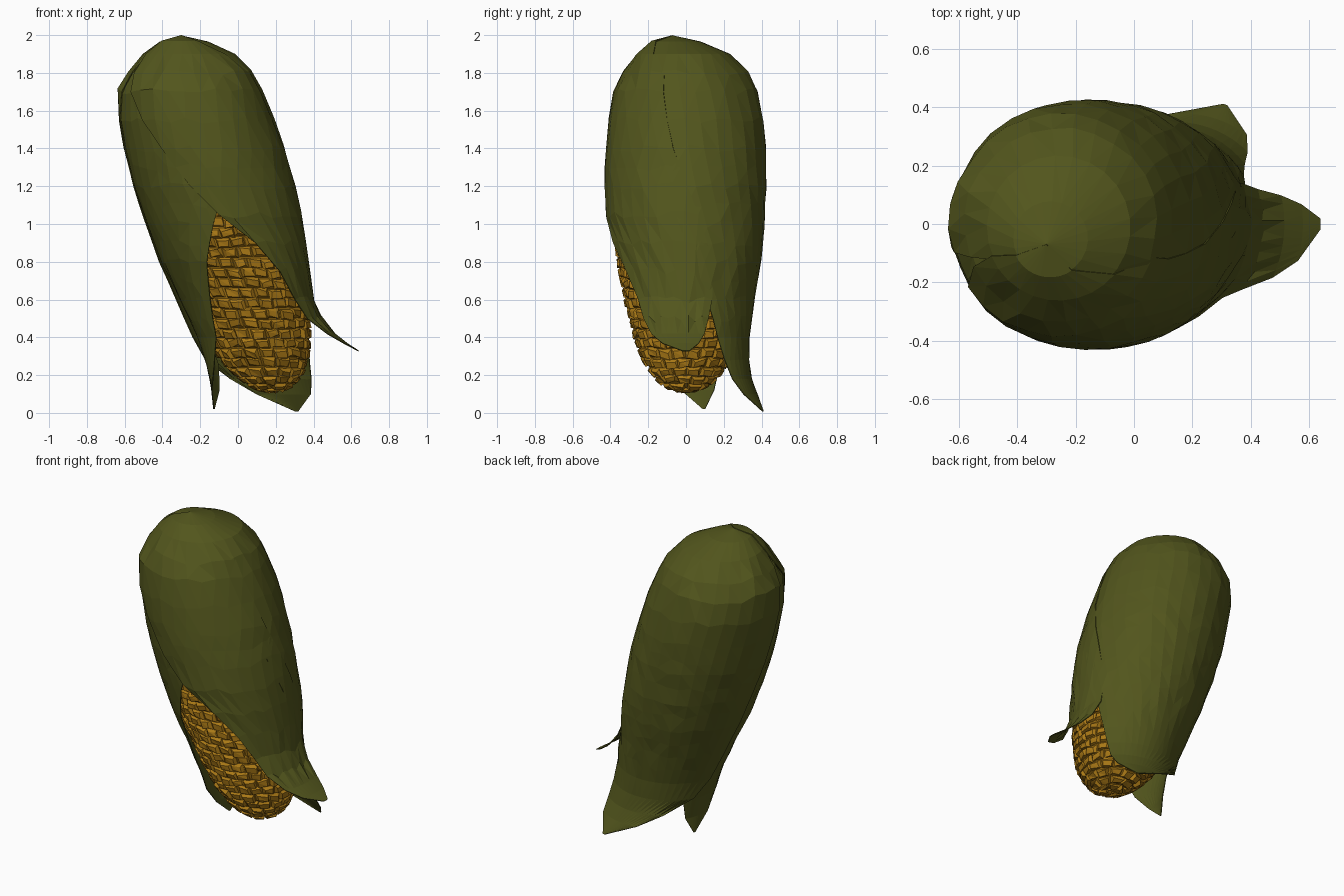
import bpy, bmesh, math, random
from mathutils import Vector

if "Cube" in bpy.data.objects:
    bpy.data.objects.remove(bpy.data.objects["Cube"])

random.seed(4)


def lerp_table(rows, z):
    """Interpolate a table of (z, values...) whose z falls from row to row."""
    if z >= rows[0][0]:
        return rows[0][1:]
    for a, b in zip(rows, rows[1:]):
        if z >= b[0]:
            t = (a[0] - z) / (a[0] - b[0])
            return [p + (q - p) * t for p, q in zip(a[1:], b[1:])]
    return rows[-1][1:]


def centre(z):
    """Leaning axis of the ear, bending towards its closed end."""
    x = max(0.19 - 0.264 * z, -0.25)
    k = max(0, (z - 1.88) / 0.12)
    return Vector((x - 0.05 * k, -0.07 * k, z))


def on_ear(z, r, deg, dx=0):
    a = math.radians(deg)
    return centre(z) + Vector((r * math.cos(a) + dx, r * math.sin(a), 0))


def material(name, col):
    m = bpy.data.materials.new(name)
    m.diffuse_color = (*col, 1)
    m.use_nodes = True
    m.node_tree.nodes["Principled BSDF"].inputs["Base Color"].default_value = m.diffuse_color
    return m


def finish(name, bm, mat):
    me = bpy.data.meshes.new(name)
    bm.to_mesh(me)
    bm.free()
    me.materials.append(mat)
    ob = bpy.data.objects.new(name, me)
    bpy.context.collection.objects.link(ob)
    return ob


def leaf(name, keys, mat, scale=1.0, cols=10):
    """Husk leaf: rows of (height, start angle, end angle, radius)."""
    zs = []
    for a, b in zip(keys, keys[1:]):
        zs += [a[0], (a[0] + b[0]) / 2] if a[0] - b[0] > 0.16 else [a[0]]
    zs.append(keys[-1][0])
    bm = bmesh.new()
    grid = []
    for z in zs:
        a0, a1, r = lerp_table(keys, z)
        inner = 0.45 < z < 1.85
        row = []
        for i in range(cols + 1):
            j = random.uniform(-.003, .003) if inner else 0
            dz = random.uniform(-.02, .02) if inner and 0 < i < cols else 0
            p = on_ear(z, r * scale + j, a0 + (a1 - a0) * i / cols)
            row.append(bm.verts.new(p + Vector((-.264 * dz, 0, dz))))
        grid.append(row)
    for p, q in zip(grid, grid[1:]):
        for i in range(cols):
            bm.faces.new((p[i], q[i], q[i + 1], p[i + 1]))
    bmesh.ops.triangulate(bm, faces=bm.faces[:], quad_method='SHORT_EDGE')
    ob = finish(name, bm, mat)
    s = ob.modifiers.new("thickness", "SOLIDIFY")
    s.thickness = 0.005
    s.offset = -1
    return ob


green = material("husk_green", (0.085, 0.092, 0.012))
gold = material("kernel_gold", (0.40, 0.19, 0.008))

# Front leaf, wrapping down to the flared right tip
leaf("front_leaf", [
    (2.0, 215, 300, .001), (1.97, 205, 305, .13), (1.9, 203, 320, .25),
    (1.8, 206, 340, .335), (1.7, 214, 342, .385), (1.55, 226, 346, .413),
    (1.4, 238, 351, .426), (1.2, 253, 361, .431), (1.05, 268, 369, .425),
    (.9, 290, 376, .408), (.75, 306, 382, .388), (.6, 317, 382, .368),
    (.5, 324, 378, .385), (.42, 335, 373, .435), (.37, 345, 368, .485),
    (.33, 358, 362, .535)], green, 1.003)

# Back leaf, covering the crown and ending in a low tip
leaf("back_leaf", [
    (1.998, -70, 215, .001), (1.966, -65, 210, .13), (1.9, -50, 207, .25),
    (1.8, -35, 200, .335), (1.7, -30, 195, .387), (1.55, -25, 191, .418),
    (1.4, -22, 188, .430), (1.2, -15, 184, .434), (1.0, -5, 180, .424),
    (.8, 5, 176, .405), (.6, 18, 172, .37), (.4, 30, 165, .342),
    (.28, 38, 150, .34), (.18, 45, 122, .355), (.1, 54, 100, .385),
    (.01, 72, 74, .435)], green, 0.985, 18)

# Left leaf, tucked under the other two
leaf("left_leaf", [
    (1.98, 180, 250, .03), (1.955, 175, 250, .13), (1.89, 172, 250, .25),
    (1.79, 170, 260, .335), (1.7, 168, 270, .387), (1.55, 165, 275, .42),
    (1.4, 160, 280, .432), (1.2, 156, 278, .436), (1.0, 152, 262, .423),
    (.8, 148, 248, .397), (.6, 144, 238, .35), (.4, 142, 228, .31),
    (.25, 142, 210, .3), (.12, 150, 185, .31), (.02, 162, 164, .34)],
    green, 0.968, 12)

# Cob profile, top to rounded end
cob = [(1.3, .34), (1.0, .366), (.8, .350), (.6, .312), (.4, .262), (.3, .228),
       (.22, .18), (.17, .135), (.14, .09), (.125, .045), (.12, .005)]


def cob_point(z, deg, lift=0.0):
    r = lerp_table(cob, z)[0]
    slope = (lerp_table(cob, min(z + .03, 1.3))[0] - lerp_table(cob, max(z - .03, .12))[0]) / .06
    n = Vector((1, -slope)).normalized()
    p = on_ear(z, r + n.x * lift, deg, 0.024 * min(1, max(0, (1.1 - z) / .5)))
    p.z += n.y * lift
    return p


# Core beneath the kernels
bm = bmesh.new()
rings = [[bm.verts.new(cob_point(z, d)) for d in range(0, 360, 15)] for z, _ in cob]
for p, q in zip(rings, rings[1:]):
    for i in range(24):
        k = (i + 1) % 24
        bm.faces.new((p[i], q[i], q[k], p[k]))
finish("cob_core", bm, gold)

# Kernel heights, spaced evenly along the profile
heights, z, r0, run = [1.2], 1.2, lerp_table(cob, 1.2)[0], 0
while z > 0.122:
    z -= 0.001
    r = lerp_table(cob, z)[0]
    run += math.hypot(0.001, r - r0)
    r0 = r
    if run > 0.054:
        heights.append(z)
        run = 0
heights.append(0.12)

# Kernels: small chipped blocks laid in staggered rings
bm = bmesh.new()
for n, (zt, zb) in enumerate(zip(heights, heights[1:])):
    count = max(5, round(math.tau * lerp_table(cob, (zt + zb) / 2)[0] / 0.076))
    step = 360 / count
    h = zt - zb
    for i in range(count):
        d = (i + random.uniform(-.1, .1) + 0.45 * (n % 2)) * step
        w = random.uniform(-.15, .15) * h
        tilt = random.uniform(-.3, .3) * h
        corners = [(0, zt), (0, zb), (1, zb), (1, zt)]
        base = [bm.verts.new(cob_point(max(q + w, .12), d + f * step, 0)) for f, q in corners]
        top = []
        for f, q in corners:
            u = 0.5 + (f - 0.5) * random.uniform(.5, .85)
            v = (zt + zb) / 2 + (q - (zt + zb) / 2) * random.uniform(.45, .8)
            v = max(.12, v + w + tilt * (f - .5))
            top.append(bm.verts.new(cob_point(v, d + u * step, random.uniform(.012, .022))))
        bm.faces.new(top[:3])
        bm.faces.new((top[0], top[2], top[3]))
        for k in range(4):
            m = (k + 1) % 4
            bm.faces.new((base[k], base[m], top[m], top[k]))
finish("kernels", bm, gold)

# Flat shading throughout
for ob in bpy.context.collection.objects:
    for poly in ob.data.polygons:
        poly.use_smooth = False
